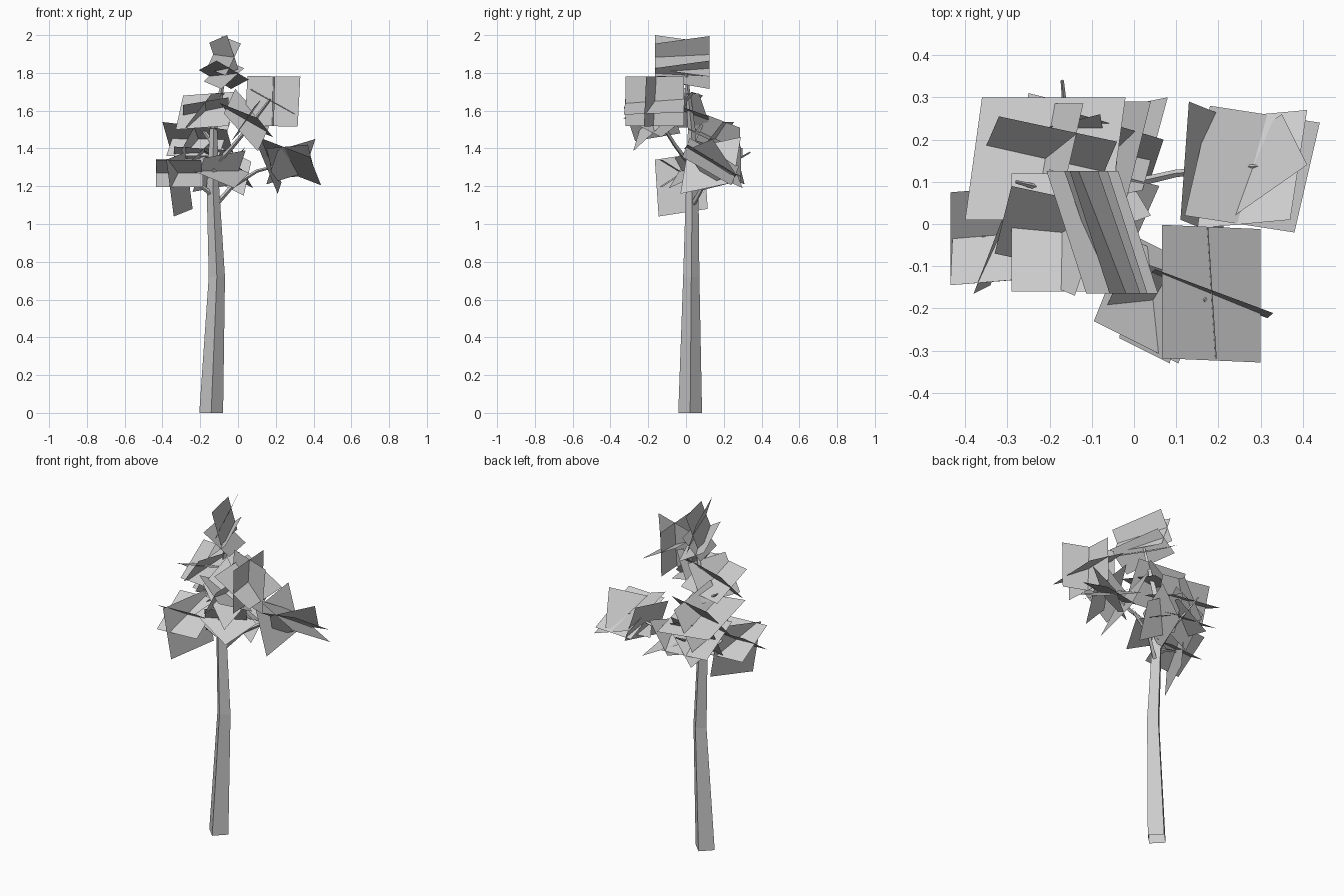
import bpy, bmesh, math
from mathutils import Vector


def finish(name, bm):
    mesh = bpy.data.meshes.new(name)
    bm.to_mesh(mesh)
    bm.free()
    obj = bpy.data.objects.new(name, mesh)
    bpy.context.collection.objects.link(obj)
    return obj


def limb(name, points, sides=4):
    """Tapered tube through (x, y, z, radius) points."""
    bm = bmesh.new()
    pts = [Vector(p[:3]) for p in points]
    rings = []
    for i, p in enumerate(pts):
        d = (pts[min(i + 1, len(pts) - 1)] - pts[max(i - 1, 0)]).normalized()
        if i == 0 and name == "trunk":
            d = Vector((0, 0, 1))
        side = Vector((0, 1, 0)).cross(d)
        if side.length < 0.3:
            side = Vector((1, 0, 0)).cross(d)
        side.normalize()
        up = d.cross(side)
        r = points[i][3]
        rings.append([bm.verts.new(p + r * (math.cos(a) * side + math.sin(a) * up))
                      for a in (2 * math.pi * k / sides for k in range(sides))])
    for a, b in zip(rings, rings[1:]):
        for k in range(sides):
            j = (k + 1) % sides
            bm.faces.new((a[k], a[j], b[j], b[k]))
    bm.faces.new(rings[-1])
    return finish(name, bm)


def leaves(name, centre, *cards):
    """Crossed flat leaf cards, each given by two half-edge vectors."""
    bm = bmesh.new()
    c = Vector(centre)
    for u, v in cards:
        u, v = Vector(u), Vector(v)
        bm.faces.new([bm.verts.new(c + s * u + t * v)
                      for s, t in ((-1, -1), (1, -1), (1, 1), (-1, 1))])
    return finish(name, bm)


# Trunk
limb("trunk", [(-.142, .022, 0, .063), (-.112, .028, .72, .043),
               (-.133, .033, 1.2, .033), (-.13, .03, 1.5, .02), (-.07, .0, 1.8, .008)])

# Branches
limb("branch_right", [(-.12, .035, 1.1, .014), (-.03, .09, 1.2, .011),
                      (.1, .12, 1.28, .009), (.32, .14, 1.34, .004)])
limb("branch_front", [(-.13, .03, 1.3, .014), (-.02, -.06, 1.42, .011),
                      (.07, -.13, 1.53, .009), (.17, -.18, 1.66, .006)])
limb("branch_left", [(-.13, .03, 1.15, .014), (-.22, .0, 1.22, .01), (-.36, -.03, 1.27, .004)])
limb("branch_back", [(-.13, .03, 1.15, .014), (-.15, .13, 1.26, .01), (-.17, .34, 1.38, .004)])
limb("branch_upper_left", [(-.13, .03, 1.42, .012), (-.2, .08, 1.52, .009), (-.28, .1, 1.58, .004)])

# Right front foliage
leaves("leaves_right_front", (.183, -.165, 1.65),
       ((.14, -.052, -.002), (.007, .006, .132)),
       ((.01, -.155, 0), (.003, 0, .13)),
       ((.117, -.005, -.065), (0, .158, .006)))

# Crown foliage
leaves("leaves_crown_top", (-.075, -.02, 1.89),
       ((.047, -.145, .02), (.03, 0, -.09)),
       ((.05, -.145, -.02), (.04, 0, .085)))
leaves("leaves_crown_low", (-.075, -.02, 1.79),
       ((.047, -.145, .025), (.085, 0, -.05)),
       ((.047, -.145, -.02), (.06, 0, .055)))

# Right foliage
leaves("leaves_right", (.28, .13, 1.33),
       ((.11, .01, .01), (-.02, -.13, .08)),
       ((.13, -.02, -.05), (.03, .13, -.075)),
       ((.1, .07, .03), (.03, -.06, .09)))
leaves("leaves_right_inner", (.17, .13, 1.31),
       ((.05, -.02, -.12), (.01, .14, .03)))

# Left foliage
leaves("leaves_left", (-.31, -.025, 1.27),
       ((.125, .01, 0), (0, .11, .075)),
       ((.12, .01, 0), (.005, .11, -.07)))
leaves("leaves_left_low", (-.31, -.025, 1.21),
       ((.05, .13, .02), (.02, .01, -.15)))

# Upper left foliage, back and front
leaves("leaves_upper_back", (-.21, .155, 1.45),
       ((.17, 0, -.02), (.02, .145, -.07)),
       ((.14, -.03, 0), (.03, .07, .09)),
       ((.03, .13, -.05), (.06, 0, .11)))
leaves("leaves_upper_left", (-.17, -.02, 1.6),
       ((.12, 0, .02), (0, .14, -.05)),
       ((.14, -.03, .01), (.02, .08, .09)),
       ((.04, .12, 0), (.07, -.03, .09)))

# Front foliage
leaves("leaves_front", (.045, -.18, 1.55),
       ((.09, -.03, -.1), (.03, .07, .065)),
       ((.1, -.05, -.04), (.04, .1, -.05)),
       ((.02, .12, .02), (.06, -.03, .09)))

# Lower back foliage
leaves("leaves_low_back", (-.05, .17, 1.29),
       ((.1, .02, -.05), (.03, .11, -.05)),
       ((.1, -.03, -.05), (.02, .06, .09)),
       ((.03, .12, .03), (.06, 0, .09)))
leaves("leaves_low_back_left", (-.19, .17, 1.33),
       ((.15, 0, -.01), (0, .12, -.07)),
       ((.12, .03, .03), (-.01, .06, .09)),
       ((.02, .12, -.04), (.08, -.02, .08)))
leaves("leaves_low_middle", (-.1, .03, 1.28),
       ((.12, -.03, -.05), (.04, .09, .04)),
       ((.11, .04, .02), (.03, -.05, .09)))
